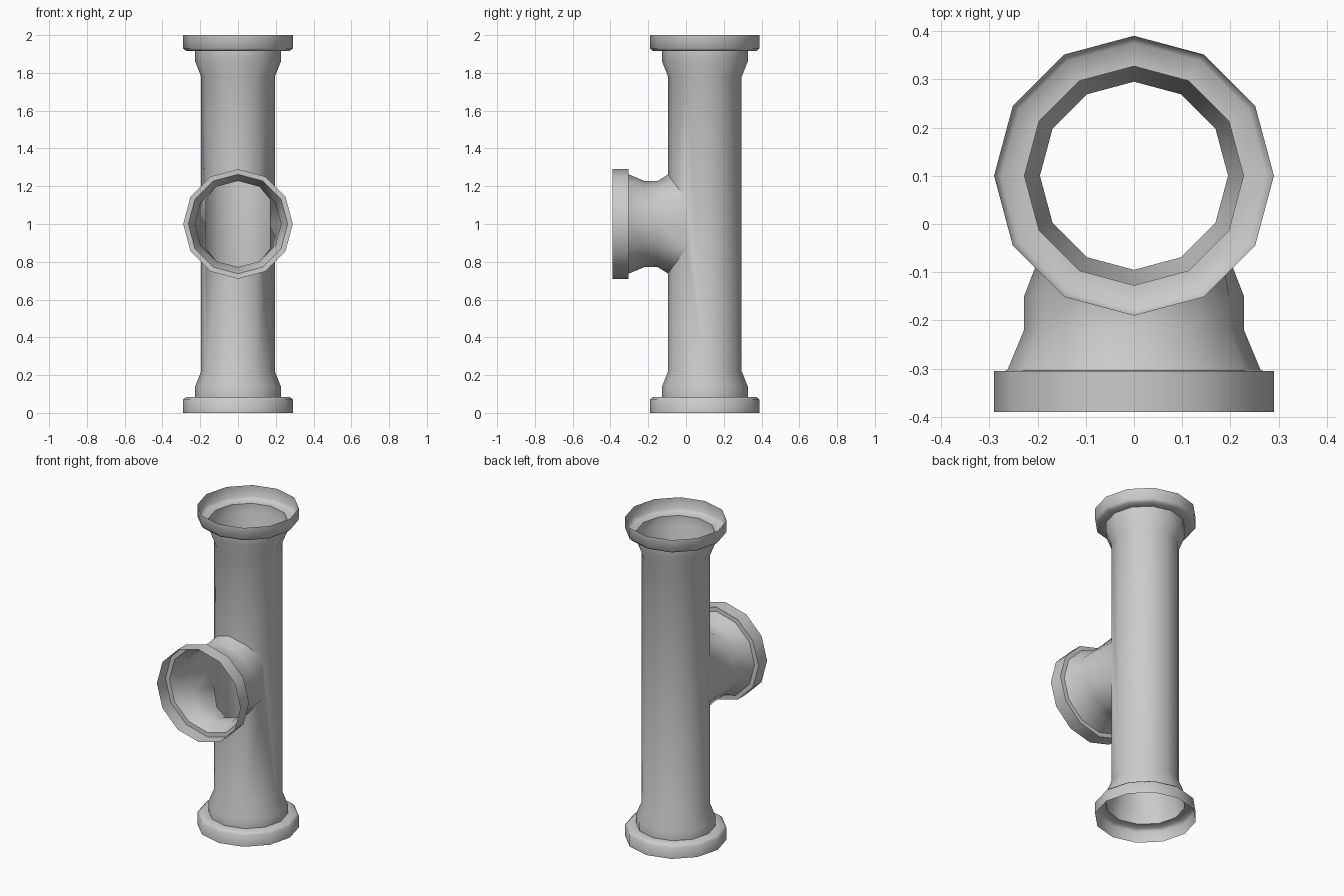
import bpy, bmesh
from math import sin, cos, pi

if "Cube" in bpy.data.objects:
    bpy.data.objects.remove(bpy.data.objects["Cube"])

N = 12
CY = 0.1          # y of the main pipe axis
R = 0.195         # main pipe radius
bm = bmesh.new()


def ang(k):
    return 2 * pi * k / N


def main_ring(r, z):
    return [bm.verts.new((r * cos(ang(k)), CY + r * sin(ang(k)), z)) for k in range(N)]


def branch_ring(r, y):
    return [bm.verts.new((r * cos(ang(k)), y, 1 + r * sin(ang(k)))) for k in range(N)]


def bridge(a, b):
    for k in range(N):
        j = (k + 1) % N
        bm.faces.new((a[k], a[j], b[j], b[k]))


def chain(rings):
    for a, b in zip(rings, rings[1:]):
        bridge(a, b)


# flanged ends of the main pipe (radius, distance from the end)
END = [(0.29, 0), (0.29, 0.07), (0.275, 0.084), (0.227, 0.085), (0.227, 0.14), (R, 0.22)]
bottom = [main_ring(r, d) for r, d in END]
top = [main_ring(r, 2 - d) for r, d in END]
chain(bottom)
chain(top[::-1])
low, high = bottom[-1], top[-1]

# junction loop on the pipe wall: branch index -> (pipe column, height offset)
LOOP = [(11, 0), (11, .13), (10, .225), (9, .262), (8, .225), (7, .13),
        (7, 0), (7, -.13), (8, -.225), (9, -.262), (10, -.225), (11, -.13)]
joint = [bm.verts.new((R * cos(ang(c)), CY + R * sin(ang(c)), 1 + h)) for c, h in LOOP]

# pipe wall above and below the opening
for i in range(1, 5):
    a, b = LOOP[i][0], LOOP[i + 1][0]
    bm.faces.new((joint[i + 1], joint[i], high[a], high[b]))
    u, v = joint[N - i], joint[N - i - 1]
    bm.faces.new((low[b], low[a], u, v))

# plain pipe wall, with the two faces beside the opening sharing its side edges
for k in [*range(0, 6 + 1), 11]:
    j = (k + 1) % N
    if k == 6:
        bm.faces.new((low[6], low[7], joint[7], joint[6], joint[5], high[7], high[6]))
    elif k == 11:
        bm.faces.new((low[11], low[0], high[0], high[11], joint[1], joint[0], joint[11]))
    else:
        bm.faces.new((low[k], low[j], high[j], high[k]))

# side branch with its flange (radius, y)
BRANCH = [(0.228, -0.15), (0.228, -0.22), (0.263, -0.304), (0.29, -0.305), (0.29, -0.39)]
chain([joint] + [branch_ring(r, y) for r, y in BRANCH])

bmesh.ops.recalc_face_normals(bm, faces=bm.faces[:])
mesh = bpy.data.meshes.new("tee_pipe")
bm.to_mesh(mesh)
bm.free()
pipe = bpy.data.objects.new("tee_pipe", mesh)
bpy.context.collection.objects.link(pipe)
bpy.context.view_layer.objects.active = pipe
pipe.select_set(True)
bpy.ops.object.shade_smooth_by_angle(angle=0.9)
